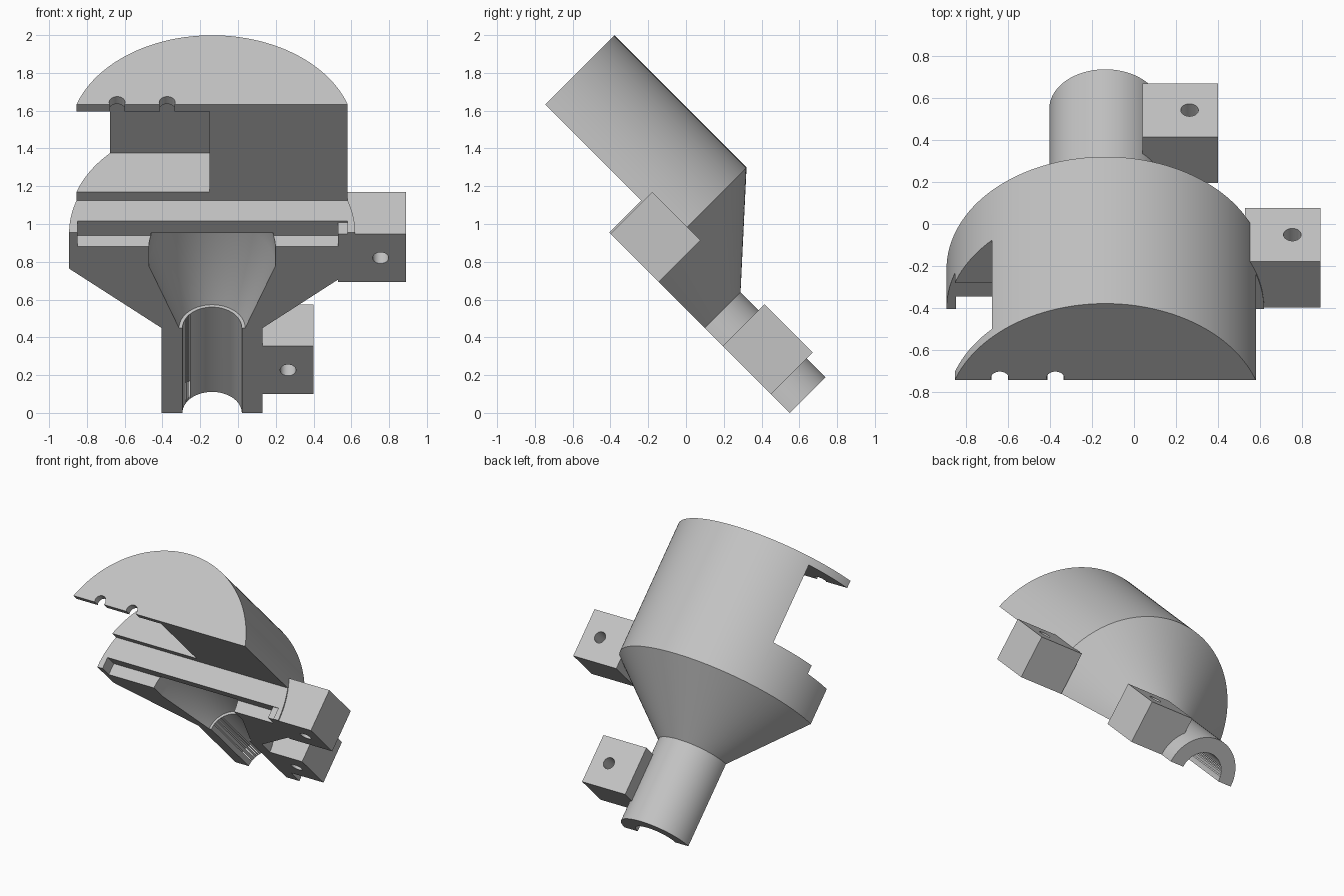
import bpy, bmesh, math
from mathutils import Matrix, Vector

cube = bpy.data.objects.get("Cube")
if cube:
    bpy.data.objects.remove(cube, do_unlink=True)

# One plain grey for the whole moulding
grey = bpy.data.materials.new("light_grey_plastic")
grey.use_nodes = True
grey.diffuse_color = (0.55, 0.55, 0.55, 1)
grey.node_tree.nodes["Principled BSDF"].inputs["Base Color"].default_value = grey.diffuse_color

AXIS_X = -0.137   # revolve axis; local y is depth from the split plane, z runs along the axis
END = 5.0         # overshoot for through cuts


def finish(name, bm):
    bmesh.ops.recalc_face_normals(bm, faces=bm.faces)
    mesh = bpy.data.meshes.new(name)
    bm.to_mesh(mesh)
    bm.free()
    mesh.materials.append(grey)
    obj = bpy.data.objects.new(name, mesh)
    bpy.context.collection.objects.link(obj)
    return obj


def lathe(name, profile, steps=128):
    bm = bmesh.new()
    verts = [bm.verts.new((r, 0, z)) for r, z in profile]
    edges = [bm.edges.new(pair) for pair in zip(verts, verts[1:])]
    bmesh.ops.spin(bm, geom=verts + edges, cent=(0, 0, 0), axis=(0, 0, 1),
                   angle=math.tau, steps=steps)
    bmesh.ops.remove_doubles(bm, verts=bm.verts, dist=0.0001)
    bmesh.ops.translate(bm, verts=bm.verts, vec=(AXIS_X, 0, 0))
    return finish(name, bm)


def box(name, xs, ys, zs):
    bm = bmesh.new()
    bmesh.ops.create_cube(bm, size=1)
    for v in bm.verts:
        v.co = Vector([lo + (hi - lo) * (c + 0.5) for c, (lo, hi) in zip(v.co, (xs, ys, zs))])
    return finish(name, bm)


def rod(name, centre, radius, length, along_y=False):
    bm = bmesh.new()
    bmesh.ops.create_cone(bm, cap_ends=True, segments=40, radius1=radius,
                          radius2=radius, depth=length)
    turn = Matrix.Rotation(math.pi / 2, 4, 'X') if along_y else Matrix()
    bmesh.ops.transform(bm, matrix=Matrix.Translation(centre) @ turn, verts=bm.verts)
    return finish(name, bm)


def combine(target, tool, operation='DIFFERENCE'):
    mod = target.modifiers.new(operation.lower(), 'BOOLEAN')
    mod.operation = operation
    mod.solver = 'EXACT'
    mod.object = tool
    bpy.context.view_layer.objects.active = target
    bpy.ops.object.modifier_apply(modifier=mod.name)
    bpy.data.objects.remove(tool, do_unlink=True)


# Outer shell: neck tube, funnel cone and wide drum
body = lathe("half_funnel_housing", [(0, 0), (0.267, 0), (0.267, 0.635), (0.757, 1.08),
                                     (0.757, 2.07), (0, 2.07)])

# Bore through the neck, widening into the inner funnel
combine(body, lathe("bore_cutter", [(0, -1), (0.157, -1), (0.157, 0.635), (0.175, 0.635),
                                    (0.335, 1.10), (0.335, 1.26), (0, 1.26)]))

# Plate slot across the flange
combine(body, box("slot_cutter", (-0.85, 0.58), (-1, 0.085), (1.244, 1.6)))

# Bolt lugs on the left side, joined to the body
for x, z in ((0.53, 0.98), (0.04, 0.14)):
    combine(body, box("bolt_lug", (x, x + 0.36), (-0.1, 0.312), (z, z + 0.361)), 'UNION')
    combine(body, rod("bolt_hole_cutter", (x + 0.225, 0, z + 0.18), 0.042, 2, True))

# Split plane, and the deeper cut that leaves the flange step
combine(body, box("split_cutter", (-END, END), (-END, 0), (-END, END)))
combine(body, box("step_cutter", (-END, END), (-END, 0.24), (1.35, END)))

# Side pocket in the drum, with two wire holes in the end plate
combine(body, box("pocket_cutter", (-END, -0.15), (-END, 0.53), (1.415, 2.015)))
for x in (-0.64, -0.375):
    combine(body, rod("wire_hole_cutter", (x, 0.256, 2.07), 0.042, 0.4))

# Tilt the finished part back to its resting pose
body.data.transform(Matrix.Translation((0, 0.549, 0)) @ Matrix.Rotation(math.pi / 4, 4, 'X'))
bpy.ops.object.select_all(action='DESELECT')
body.select_set(True)
bpy.context.view_layer.objects.active = body
bpy.ops.object.shade_smooth_by_angle(angle=math.radians(20))
